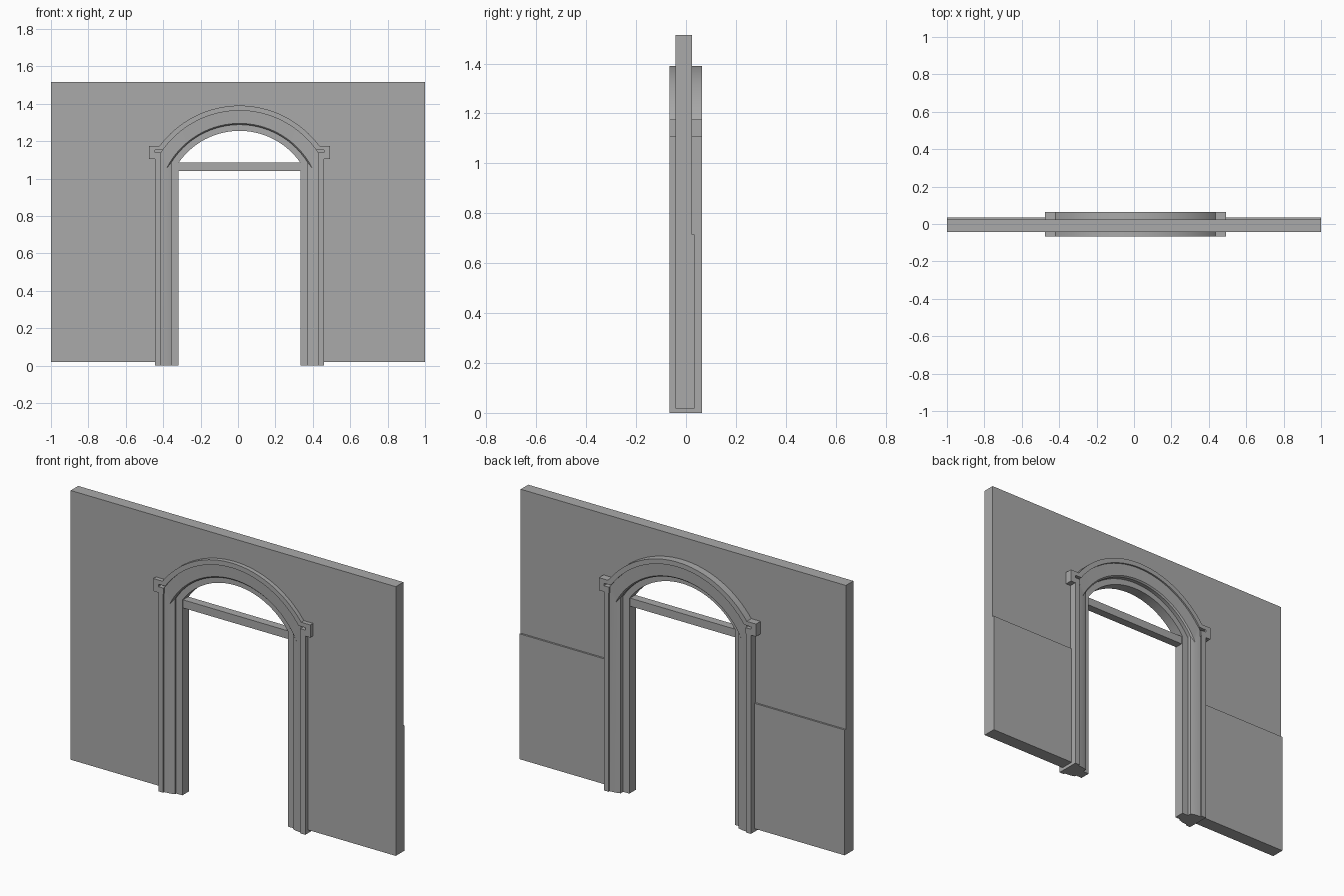
import bpy, bmesh, math

if "Cube" in bpy.data.objects:
    bpy.data.objects.remove(bpy.data.objects["Cube"], do_unlink=True)

CX, CZ = 0.008, 0.859          # shared centre of all arch curves
FRONT, BACK = -0.066, 0.064    # faces of the raised moulding
STEPS = 36

grey = bpy.data.materials.new("plaster_grey")
grey.use_nodes = True
colour = (0.4, 0.4, 0.4, 1)
grey.diffuse_color = colour
grey.node_tree.nodes["Principled BSDF"].inputs["Base Color"].default_value = colour


def finish(name, bm):
    bmesh.ops.recalc_face_normals(bm, faces=bm.faces)
    mesh = bpy.data.meshes.new(name)
    bm.to_mesh(mesh)
    bm.free()
    mesh.materials.append(grey)
    obj = bpy.data.objects.new(name, mesh)
    bpy.context.collection.objects.link(obj)
    bpy.ops.object.select_all(action='DESELECT')
    obj.select_set(True)
    bpy.context.view_layer.objects.active = obj
    bpy.ops.object.shade_smooth_by_angle(angle=math.radians(20))
    return obj


def prism(name, outline, y0, y1):
    """Extrude an x-z outline from y0 to y1."""
    bm = bmesh.new()
    face = bm.faces.new([bm.verts.new((x, y0, z)) for x, z in outline])
    new = bmesh.ops.extrude_face_region(bm, geom=[face])["geom"]
    moved = [v for v in new if isinstance(v, bmesh.types.BMVert)]
    bmesh.ops.translate(bm, verts=moved, vec=(0, y1 - y0, 0))
    return finish(name, bm)


def box(name, x0, x1, y0, y1, z0, z1):
    return prism(name, [(x0, z0), (x1, z0), (x1, z1), (x0, z1)], y0, y1)


def arch_path(half, radius, foot=None):
    """Segmental arch, left to right, with optional straight legs."""
    sweep = math.asin(half / radius)
    pts = []
    for i in range(STEPS + 1):
        a = sweep * (2 * i / STEPS - 1)
        pts.append((CX + radius * math.sin(a), CZ + radius * math.cos(a)))
    if foot is not None:
        pts = [(CX - half, foot)] + pts + [(CX + half, foot)]
    return pts


def moulding(name, profile, foot=None):
    """Sweep a closed profile of (half width, arch radius, y)."""
    bm = bmesh.new()
    rails = [[bm.verts.new((x, y, z)) for x, z in arch_path(h, r, foot)]
             for h, r, y in profile]
    for k, a in enumerate(rails):
        b = rails[(k + 1) % len(rails)]
        for i in range(len(a) - 1):
            bm.faces.new((a[i], a[i + 1], b[i + 1], b[i]))
    for end in (0, -1):
        bm.faces.new([r[end] for r in rails])
    return finish(name, bm)


# Wall with an arched doorway, and the thicker lower facing at the back
wall = [(-1, 0.018), (-1, 1.515), (1, 1.515), (1, 0.018)]
prism("wall", wall + arch_path(0.40, 0.475, 0.018)[::-1], -0.042, 0.024)
box("lower_facing_right", -1, CX - 0.42, 0.015, 0.034, 0.018, 0.715)
box("lower_facing_left", CX + 0.42, 1, 0.015, 0.034, 0.018, 0.715)

# Stepped door frame, deepest at the opening
moulding("door_frame", [
    (0.425, 0.506, -0.057), (0.39, 0.436, -0.054), (0.363, 0.429, -0.046),
    (0.363, 0.429, -0.036), (0.325, 0.396, -0.036),
    (0.325, 0.396, 0.022), (0.363, 0.429, 0.022),
    (0.363, 0.429, 0.044), (0.39, 0.436, 0.052), (0.425, 0.506, 0.055),
], foot=0)

# Raised outer band over the arch
moulding("arch_trim", [(0.443, 0.531, FRONT), (0.41, 0.504, FRONT),
                       (0.41, 0.504, BACK), (0.443, 0.531, BACK)])

# Outer bands of the jambs and the hooked ears at the springing
ear = [(0.42, 1.105), (0.483, 1.105), (0.483, 1.175), (0.415, 1.175),
       (0.415, 1.152), (0.452, 1.152), (0.452, 1.138), (0.42, 1.138)]
for side, s in (("right", -1), ("left", 1)):
    box("jamb_trim_" + side, CX + s * 0.423, CX + s * 0.452, FRONT, BACK, 0, 1.12)
    prism("ear_" + side, [(CX + s * x, z) for x, z in ear], FRONT, BACK)

# Crossbar below the arched light
box("transom", CX - 0.335, CX + 0.335, -0.03, 0.016, 1.04, 1.085)
